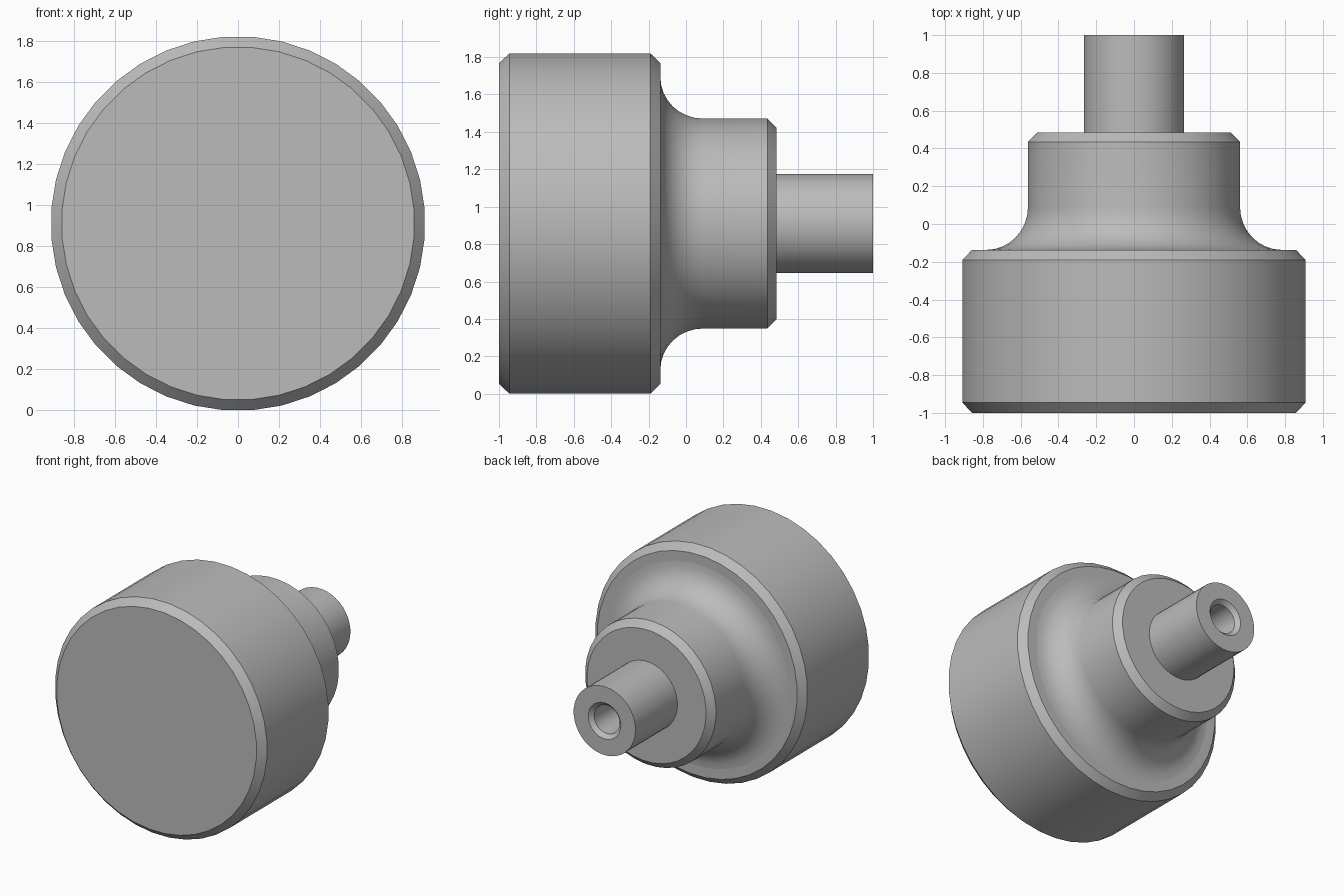
import bpy, bmesh, math

cube = bpy.data.objects.get("Cube")
if cube:
    bpy.data.objects.remove(cube, do_unlink=True)

CENTRE_Z = 0.91

steel = bpy.data.materials.new("plain grey")
steel.use_nodes = True
GREY = (0.5, 0.5, 0.5, 1)
steel.diffuse_color = GREY
steel.node_tree.nodes["Principled BSDF"].inputs["Base Color"].default_value = GREY


def lathe(name, profile, sides):
    """Turn a list of (y, radius) points around the horizontal axis."""
    bm = bmesh.new()
    rings = []
    for y, r in profile:
        if r == 0:
            rings.append([bm.verts.new((0, y, 0))] * sides)
            continue
        angles = [math.tau * (i + 0.5) / sides for i in range(sides)]
        rings.append([bm.verts.new((r * math.sin(a), y, r * math.cos(a))) for a in angles])
    for a, b in zip(rings, rings[1:]):
        for i in range(sides):
            j = (i + 1) % sides
            bm.faces.new(dict.fromkeys((a[i], a[j], b[j], b[i])))
    bmesh.ops.recalc_face_normals(bm, faces=bm.faces)
    mesh = bpy.data.meshes.new(name)
    bm.to_mesh(mesh)
    bm.free()
    mesh.materials.append(steel)
    obj = bpy.data.objects.new(name, mesh)
    obj.location.z = CENTRE_Z
    bpy.context.collection.objects.link(obj)
    bpy.ops.object.select_all(action="DESELECT")
    obj.select_set(True)
    bpy.context.view_layer.objects.active = obj
    bpy.ops.object.shade_smooth_by_angle(angle=math.radians(30))
    return obj


# Wide head with chamfered rims
lathe("head", [(-1, 0), (-1, 0.86), (-0.945, 0.912), (-0.19, 0.912),
               (-0.137, 0.86), (-0.137, 0)], 40)

# Neck flaring into the head through a concave fillet, chamfered at the back
fillet = []
for i in range(9):
    t = math.pi / 2 * i / 8
    fillet.append((0.09 - 0.227 * math.cos(t), 0.785 - 0.222 * math.sin(t)))
lathe("neck", [(-0.137, 0)] + fillet + [(0.435, 0.563), (0.485, 0.512), (0.485, 0)], 40)

# Stem with a countersunk blind bore
lathe("stem", [(0.485, 0), (0.485, 0.266), (1, 0.266), (1, 0.14),
               (0.97, 0.11), (0.55, 0.11), (0.55, 0)], 40)
